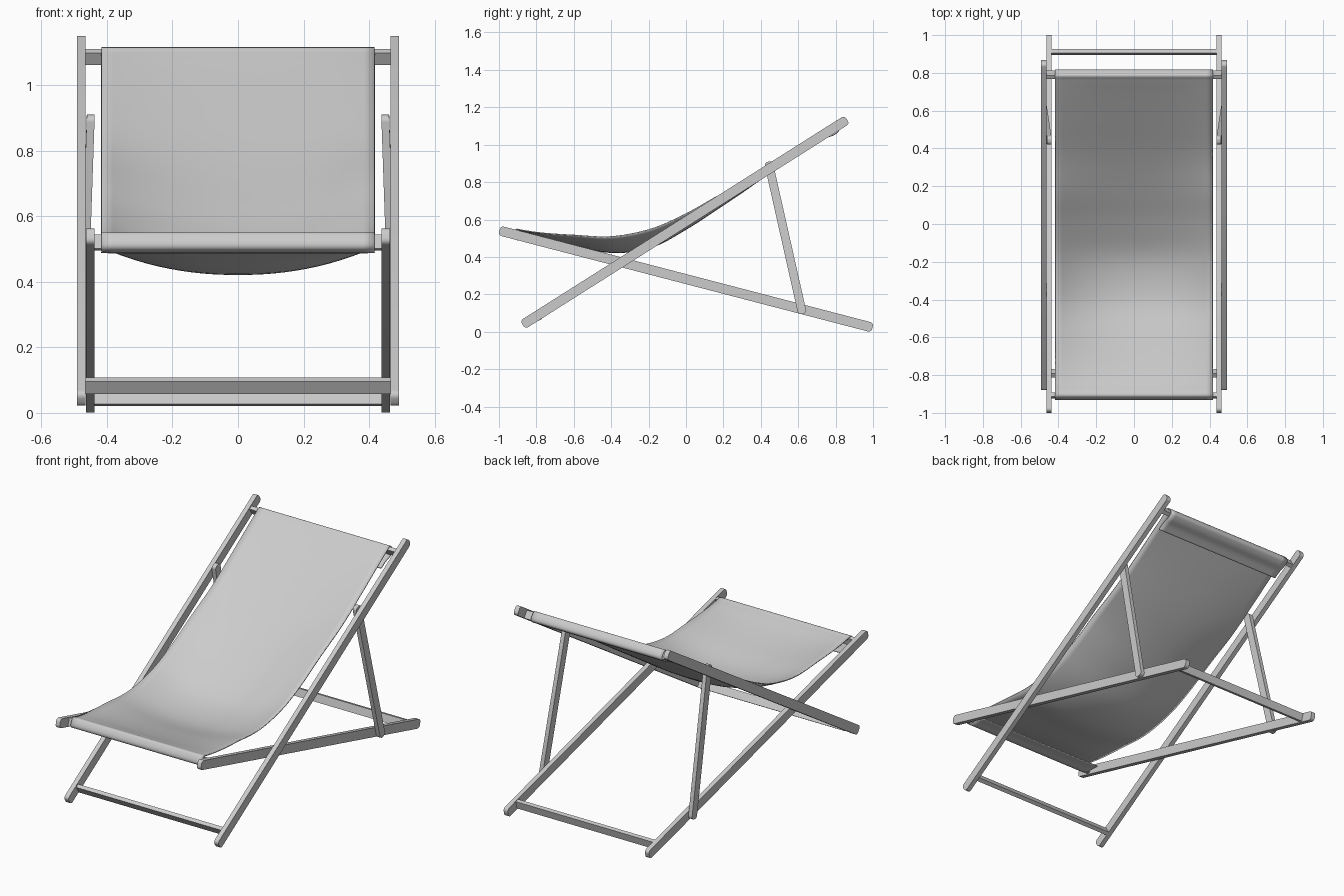
import bpy, bmesh, math
from mathutils import Vector

if "Cube" in bpy.data.objects:
    bpy.data.objects.remove(bpy.data.objects["Cube"])


def finish(name, bm):
    bmesh.ops.recalc_face_normals(bm, faces=bm.faces[:])
    me = bpy.data.meshes.new(name)
    bm.to_mesh(me)
    bm.free()
    ob = bpy.data.objects.new(name, me)
    bpy.context.collection.objects.link(ob)
    bpy.ops.object.select_all(action='DESELECT')
    ob.select_set(True)
    bpy.context.view_layer.objects.active = ob
    bpy.ops.object.shade_smooth_by_angle(angle=math.radians(35))
    return ob


def plank(name, p, q, width, xp, xq, thick, r=0.018):
    """Board with rounded ends from p to q in the yz plane.
    xp and xq are the centre x at each end."""
    p, q = Vector(p), Vector(q)
    d = (q - p).normalized()
    n = Vector((-d.y, d.x))
    length = (q - p).length
    outline = []
    corners = [(length - r, width / 2 - r, 0), (r, width / 2 - r, 90),
               (r, r - width / 2, 180), (length - r, r - width / 2, 270)]
    for cx, cy, a0 in corners:
        for k in range(6):
            a = math.radians(a0 + 18 * k)
            outline.append((cx + r * math.cos(a), cy + r * math.sin(a)))
    bm = bmesh.new()
    rings = []
    for s in (-0.5, 0.5):
        ring = []
        for u, v in outline:
            pt = p + d * u + n * v
            x = xp + (xq - xp) * u / length + s * thick
            ring.append(bm.verts.new((x, pt.x, pt.y)))
        bm.faces.new(ring)
        rings.append(ring)
    m = len(outline)
    for i in range(m):
        j = (i + 1) % m
        bm.faces.new((rings[0][i], rings[0][j], rings[1][j], rings[1][i]))
    return finish(name, bm)


def crossbar(name, y, z, half, slope):
    bpy.ops.mesh.primitive_cube_add(size=1, location=(0, y, z), rotation=(math.atan(slope), 0, 0))
    ob = bpy.context.object
    ob.name = name
    ob.scale = (2 * half, 0.022, 0.045)


# Side rails and props, left and right
for side, s in (("left", -1), ("right", 1)):
    plank("back_rail_" + side, (-0.873, 0.037), (0.861, 1.134), 0.052, s * 0.478, s * 0.478, 0.027)
    plank("seat_rail_" + side, (-0.997, 0.541), (0.997, 0.022), 0.052, s * 0.451, s * 0.451, 0.026)
    plank("prop_" + side, (0.440, 0.909), (0.623, 0.095), 0.046, s * 0.449, s * 0.477, 0.024)

# Crossbars
crossbar("front_foot_bar", -0.79, 0.083, 0.467, 0.633)
crossbar("top_bar", 0.79, 1.085, 0.467, 0.633)
crossbar("seat_front_bar", -0.908, 0.52, 0.44, -0.26)
crossbar("rear_foot_bar", 0.91, 0.046, 0.44, -0.26)

# Fabric sling profile: y, height at centre, height at edge, with hems folded around the bars
profile = [
    (-0.81, 0.488, 0.490), (-0.86, 0.492, 0.492), (-0.902, 0.492, 0.492),
    (-0.924, 0.502, 0.502), (-0.919, 0.535, 0.535), (-0.908, 0.547, 0.547),
    (-0.88, 0.540, 0.543), (-0.80, 0.514, 0.531), (-0.60, 0.464, 0.516),
    (-0.40, 0.424, 0.508), (-0.20, 0.447, 0.545), (0.0, 0.548, 0.630),
    (0.15, 0.645, 0.714), (0.35, 0.780, 0.818), (0.55, 0.930, 0.950),
    (0.71, 1.053, 1.060), (0.766, 1.097, 1.098), (0.787, 1.112, 1.112),
    (0.804, 1.100, 1.100), (0.815, 1.074, 1.074), (0.795, 1.056, 1.056),
    (0.75, 1.038, 1.038), (0.71, 1.014, 1.014),
]
pts = [Vector(v) for v in profile]
pts = [2 * pts[0] - pts[1]] + pts + [2 * pts[-1] - pts[-2]]
curve = []
for i in range(1, len(pts) - 2):
    a, b, c, d = pts[i - 1:i + 3]
    # tangents scaled by spacing so uneven points do not overshoot
    la, lb, lc = (b - a).length, (c - b).length, (d - c).length
    mb = ((b - a) / la * lb + (c - b) / lb * la) / (la + lb) * lb
    mc = ((c - b) / lb * lc + (d - c) / lc * lb) / (lb + lc) * lb
    for k in range(6):
        t = k / 6
        curve.append(b * (2 * t**3 - 3 * t**2 + 1) + mb * (t**3 - 2 * t**2 + t)
                     + c * (3 * t**2 - 2 * t**3) + mc * (t**3 - t**2))
curve.append(pts[-2])

bm = bmesh.new()
COLS = 24
grid = []
for y, zc, ze in curve:
    row = []
    for j in range(COLS + 1):
        u = 2 * j / COLS - 1
        row.append(bm.verts.new((0.417 * u, y, zc + (ze - zc) * abs(u) ** 2.2)))
    grid.append(row)
for r0, r1 in zip(grid, grid[1:]):
    for j in range(COLS):
        bm.faces.new((r0[j], r0[j + 1], r1[j + 1], r1[j]))
sling = finish("fabric_sling", bm)
mod = sling.modifiers.new("thickness", 'SOLIDIFY')
mod.thickness = 0.006
mod.offset = 0
